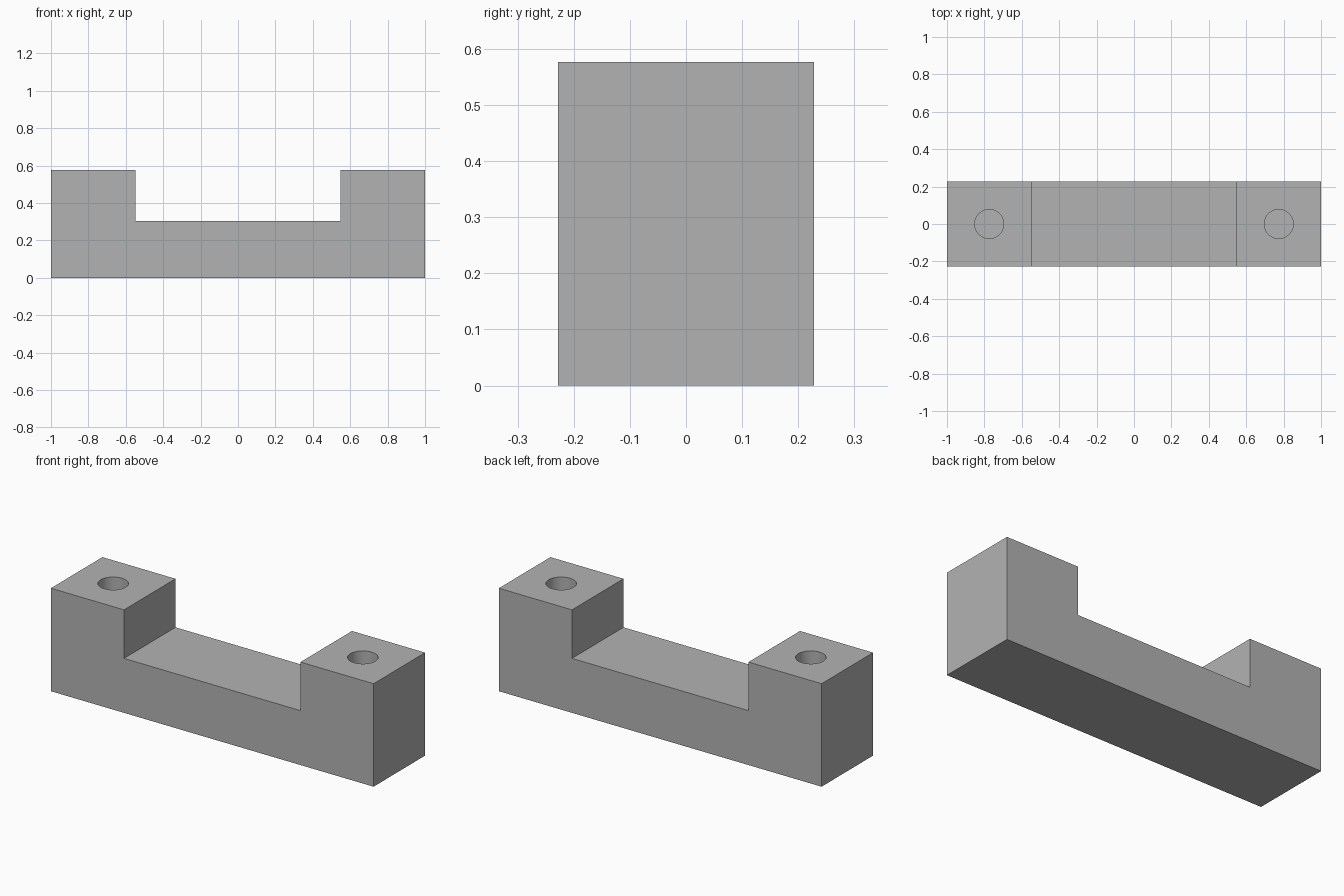
import bpy, bmesh
from mathutils import Matrix

HALF_DEPTH = 0.228
TOP = 0.577
SEAT = 0.305
INNER = 0.547
HOLE_X, HOLE_R, HOLE_DEPTH = 0.774, 0.0775, 0.4

cube = bpy.data.objects.get("Cube")
if cube:
    bpy.data.objects.remove(cube, do_unlink=True)

grey = bpy.data.materials.new("plain grey")
grey.use_nodes = True
colour = (0.45, 0.45, 0.45, 1)
grey.diffuse_color = colour
grey.node_tree.nodes["Principled BSDF"].inputs["Base Color"].default_value = colour


def make_object(name, bm):
    bmesh.ops.recalc_face_normals(bm, faces=bm.faces)
    mesh = bpy.data.meshes.new(name)
    bm.to_mesh(mesh)
    bm.free()
    mesh.materials.append(grey)
    obj = bpy.data.objects.new(name, mesh)
    bpy.context.collection.objects.link(obj)
    return obj


# Bracket body: U-shaped profile, mirrored about the middle and extruded in depth
half = [(1, 0), (1, TOP), (INNER, TOP), (INNER, SEAT)]
profile = half + [(-x, z) for x, z in reversed(half)]
bm = bmesh.new()
face = bm.faces.new([bm.verts.new((x, -HALF_DEPTH, z)) for x, z in profile])
ext = bmesh.ops.extrude_face_region(bm, geom=[face])
moved = [v for v in ext["geom"] if isinstance(v, bmesh.types.BMVert)]
bmesh.ops.translate(bm, verts=moved, vec=(0, 2 * HALF_DEPTH, 0))
body = make_object("bracket_body", bm)

# Blind bolt holes, one in each raised end
bm = bmesh.new()
for side in (-1, 1):
    bmesh.ops.create_cone(bm, cap_ends=True, segments=64, radius1=HOLE_R,
                          radius2=HOLE_R, depth=2 * HOLE_DEPTH,
                          matrix=Matrix.Translation((side * HOLE_X, 0, TOP)))
cutter = make_object("bolt_hole_cutter", bm)
cutter.hide_render = True

bpy.ops.object.select_all(action="DESELECT")
bpy.context.view_layer.objects.active = body
body.select_set(True)
cut = body.modifiers.new("bolt holes", "BOOLEAN")
cut.operation = "DIFFERENCE"
cut.solver = "EXACT"
cut.object = cutter
bpy.ops.object.modifier_apply(modifier=cut.name)
bpy.data.objects.remove(cutter, do_unlink=True)

# Round hole walls, crisp block edges
bpy.ops.object.shade_smooth_by_angle()
